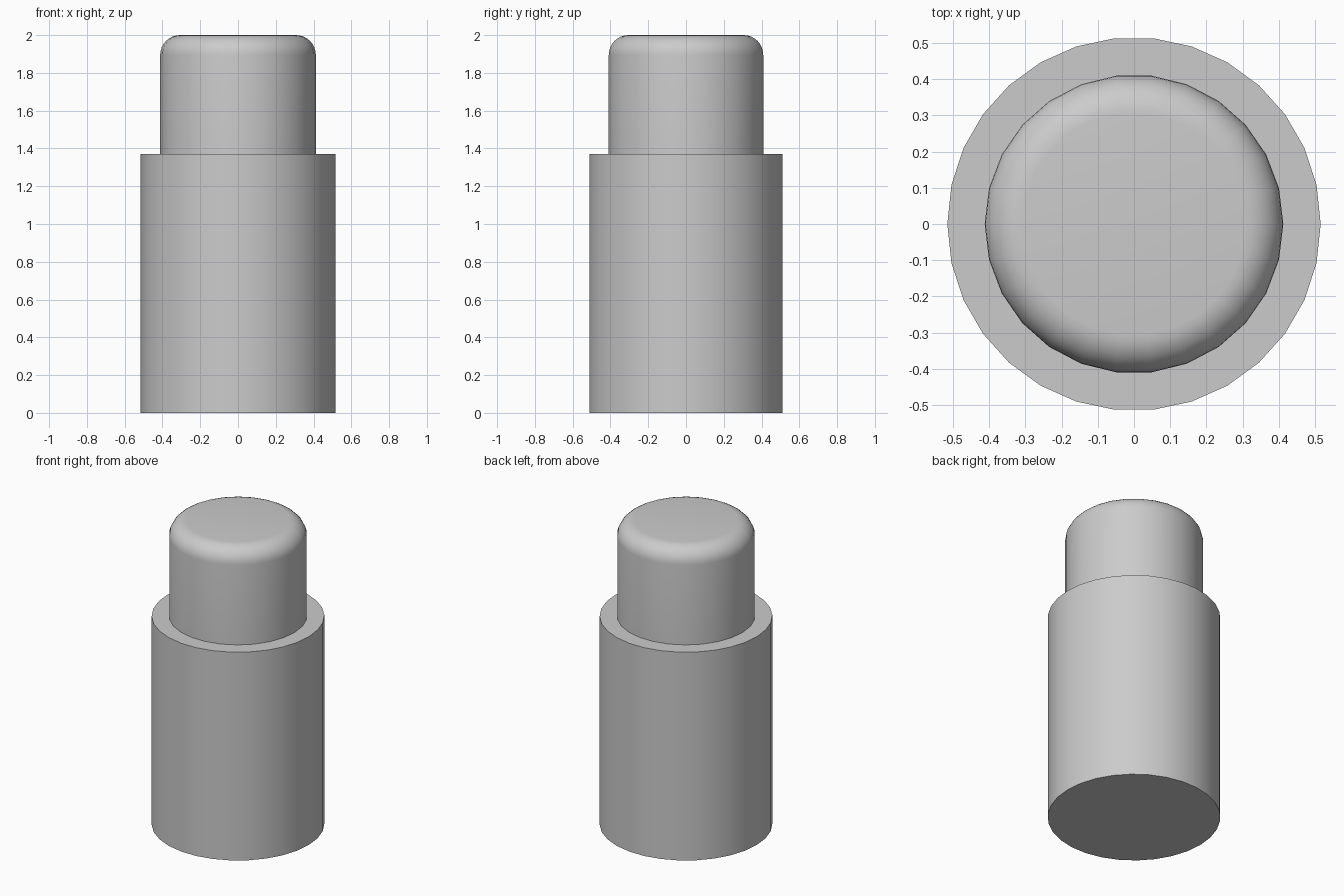
import bpy
import math

cube = bpy.data.objects.get("Cube")
if cube:
    bpy.data.objects.remove(cube, do_unlink=True)

# Single plain grey
grey = bpy.data.materials.new("light_grey")
grey.use_nodes = True
grey.diffuse_color = (0.6, 0.6, 0.6, 1)
grey.node_tree.nodes["Principled BSDF"].inputs["Base Color"].default_value = (0.6, 0.6, 0.6, 1)


def lathe(name, profile, sides):
    """Spin a (radius, height) profile around z and close both ends."""
    verts, faces = [], []
    for r, z in profile:
        for i in range(sides):
            a = math.tau * i / sides
            verts.append((r * math.cos(a), r * math.sin(a), z))
    for k in range(len(profile) - 1):
        for i in range(sides):
            j = (i + 1) % sides
            low, high = k * sides, (k + 1) * sides
            faces.append((low + i, low + j, high + j, high + i))
    faces.append(tuple(reversed(range(sides))))
    faces.append(tuple(range(len(verts) - sides, len(verts))))
    mesh = bpy.data.meshes.new(name)
    mesh.from_pydata(verts, [], faces)
    mesh.materials.append(grey)
    obj = bpy.data.objects.new(name, mesh)
    bpy.context.collection.objects.link(obj)
    bpy.ops.object.select_all(action="DESELECT")
    obj.select_set(True)
    bpy.context.view_layer.objects.active = obj
    bpy.ops.object.shade_smooth_by_angle(angle=math.radians(30))
    return obj


# Wide lower cylinder
BASE_TOP = 1.37
lathe("base_cylinder", [(0.515, 0), (0.515, BASE_TOP)], 30)

# Narrower upper cylinder with a rounded rim
RADIUS, TOP, ROUND, STEPS = 0.412, 2.0, 0.105, 8
cap = [(RADIUS, BASE_TOP)]
for s in range(STEPS + 1):
    t = math.pi / 2 * s / STEPS
    cap.append((RADIUS - ROUND + ROUND * math.cos(t), TOP - ROUND + ROUND * math.sin(t)))
lathe("rounded_cap", cap, 26)
